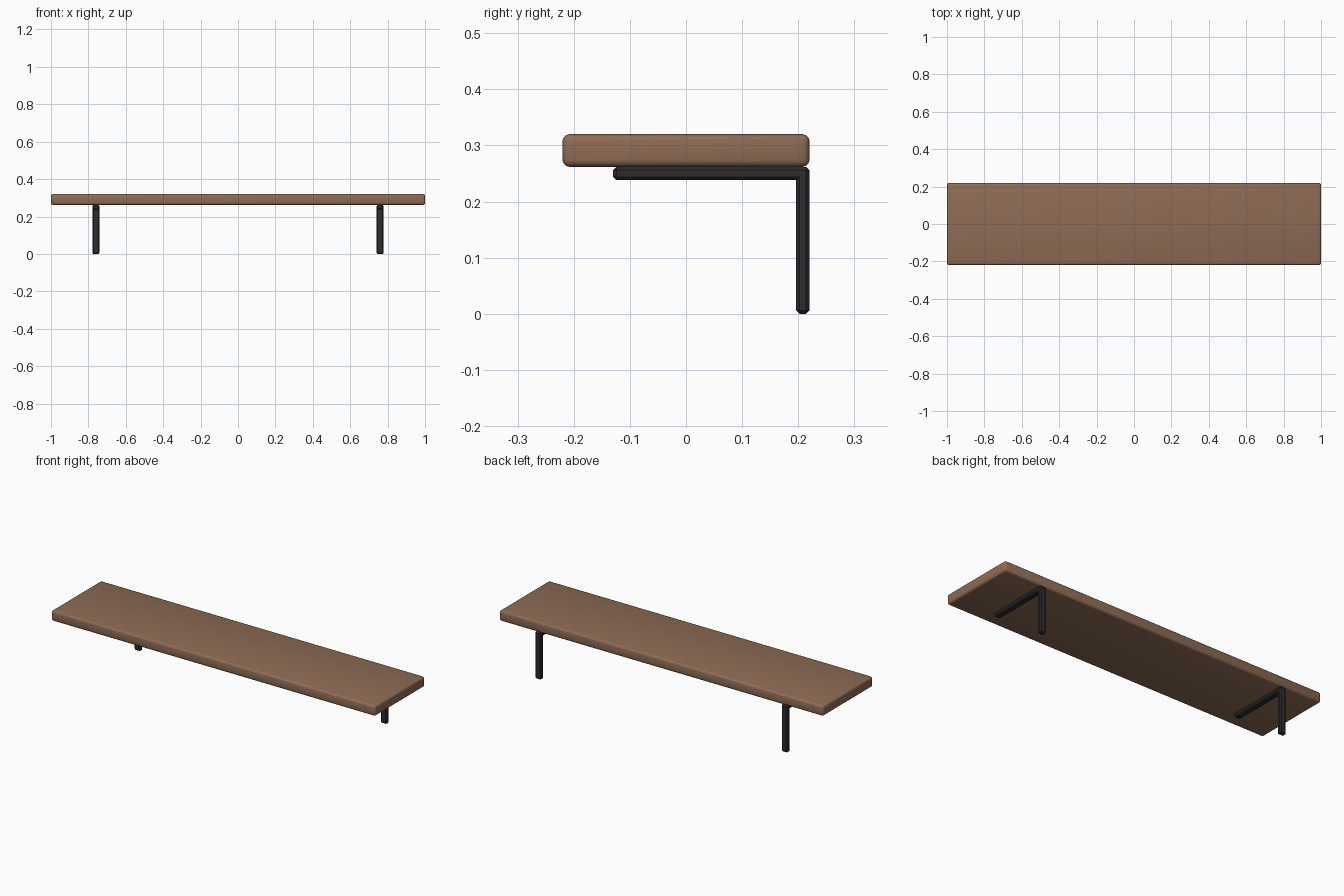
import bpy
from math import radians

if "Cube" in bpy.data.objects:
    bpy.data.objects.remove(bpy.data.objects["Cube"])


def material(name, color):
    m = bpy.data.materials.new(name)
    m.diffuse_color = color
    m.use_nodes = True
    m.node_tree.nodes["Principled BSDF"].inputs["Base Color"].default_value = m.diffuse_color
    return m


def box(name, lo, hi, bevel, segments, mat):
    """Bevelled box spanning the corners lo and hi."""
    centre = [(a + b) / 2 for a, b in zip(lo, hi)]
    bpy.ops.mesh.primitive_cube_add(size=1, location=centre)
    ob = bpy.context.object
    ob.name = name
    ob.scale = [b - a for a, b in zip(lo, hi)]
    bpy.ops.object.transform_apply(location=False, rotation=False, scale=True)
    mod = ob.modifiers.new("Bevel", 'BEVEL')
    mod.width = bevel
    mod.segments = segments
    bpy.ops.object.modifier_apply(modifier=mod.name)
    if segments > 1:
        bpy.ops.object.shade_smooth_by_angle(angle=radians(35))
    ob.data.materials.append(mat)
    return ob


wood = material("wood", (0.27, 0.15, 0.09, 1))
metal = material("dark_metal", (0.025, 0.025, 0.03, 1))

# Wooden board with rounded edges
box("shelf_board", (-1, -0.22, 0.262), (1, 0.22, 0.32), 0.012, 3, wood)

# L-shaped brackets: wall plate at the back and arm under the board
for side, x in (("left", -0.76), ("right", 0.76)):
    box(side + "_bracket_upright", (x - 0.019, 0.196, 0), (x + 0.019, 0.22, 0.262), 0.006, 1, metal)
    box(side + "_bracket_arm", (x - 0.019, -0.13, 0.238), (x + 0.019, 0.22, 0.262), 0.006, 1, metal)
